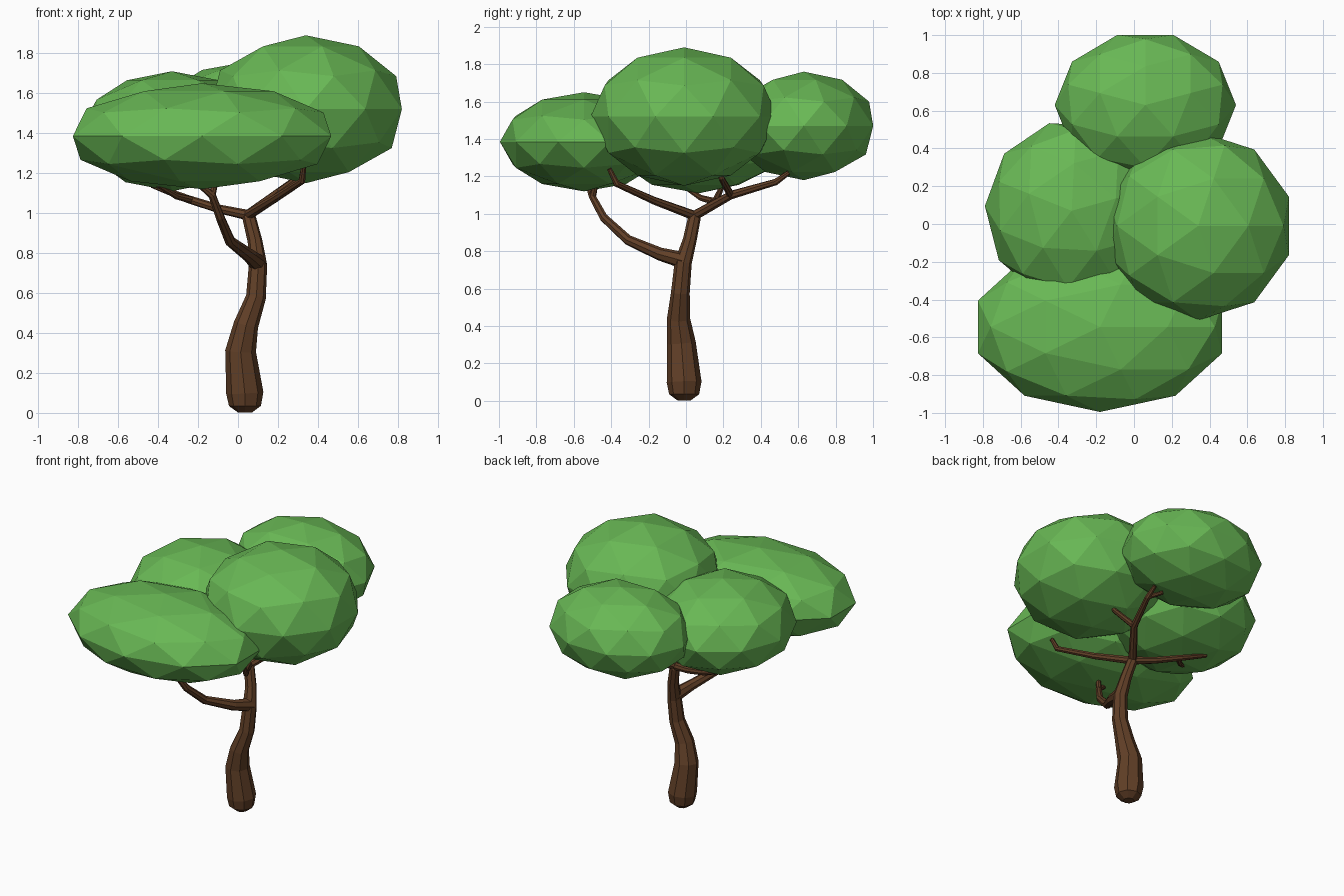
import bpy, math

def material(name, rgb):
    m = bpy.data.materials.new(name)
    m.diffuse_color = (*rgb, 1)
    return m

green = material("leaf_green", (0.14, 0.48, 0.09))
brown = material("bark_brown", (0.12, 0.05, 0.02))

# Foliage: faceted squashed icospheres
def clump(name, centre, radii, turn=0):
    bpy.ops.mesh.primitive_ico_sphere_add(subdivisions=2, radius=1)
    o = bpy.context.object
    o.name = name
    for v in o.data.vertices:
        x, y, z = v.co
        c, s = math.cos(math.radians(turn)), math.sin(math.radians(turn))
        p = (x * c - y * s, x * s + y * c, z)
        v.co = [centre[i] + radii[i] * p[i] for i in range(3)]
    o.data.materials.append(green)

clump("foliage_front", (-0.18, -0.545, 1.385), (0.68, 0.45, 0.265))
clump("foliage_right", (0.34, -0.01, 1.52), (0.505, 0.50, 0.37))
clump("foliage_left", (-0.33, 0.07, 1.41), (0.46, 0.48, 0.30), 15)
clump("foliage_back", (0.06, 0.63, 1.47), (0.48, 0.39, 0.29), 90)

# Wood: tapered eight-sided tubes along x, y, z, radius paths
def limb(name, pts):
    cu = bpy.data.curves.new(name, 'CURVE')
    cu.dimensions = '3D'
    cu.bevel_depth = 1
    cu.bevel_resolution = 2
    cu.use_fill_caps = True
    sp = cu.splines.new('POLY')
    sp.use_smooth = False
    sp.points.add(len(pts) - 1)
    for p, (x, y, z, r) in zip(sp.points, pts):
        p.co = (x, y, z, 1)
        p.radius = r
    cu.materials.append(brown)
    o = bpy.data.objects.new(name, cu)
    bpy.context.collection.objects.link(o)
    bpy.ops.object.select_all(action='DESELECT')
    o.select_set(True)
    bpy.context.view_layer.objects.active = o
    bpy.ops.object.convert(target='MESH')

limb("trunk", [
    (0.035, -0.01, 0.002, 0.035), (0.035, -0.01, 0.035, 0.08), (0.034, -0.01, 0.10, 0.093),
    (0.013, -0.025, 0.31, 0.077), (0.04, -0.04, 0.44, 0.062), (0.09, -0.03, 0.58, 0.05),
    (0.10, -0.015, 0.74, 0.046), (0.085, 0.02, 0.86, 0.037), (0.055, 0.045, 0.98, 0.034),
    (0.05, 0.048, 1.01, 0.022)])

# Low branch reaching to the front clump
limb("front_branch", [
    (0.10, -0.01, 0.75, 0.045), (0.06, -0.14, 0.785, 0.035), (-0.04, -0.31, 0.86, 0.027),
    (-0.09, -0.44, 0.98, 0.023), (-0.13, -0.50, 1.09, 0.02), (-0.20, -0.52, 1.15, 0.015)])
limb("front_twig", [(-0.13, -0.50, 1.09, 0.018), (-0.11, -0.48, 1.17, 0.014)])

# Branches from the crown of the trunk
limb("right_branch", [
    (0.05, 0.045, 0.99, 0.026), (0.18, -0.17, 1.07, 0.021),
    (0.32, -0.37, 1.16, 0.018), (0.33, -0.41, 1.24, 0.013)])
limb("left_branch", [
    (0.05, 0.045, 0.99, 0.026), (-0.09, 0.10, 1.02, 0.022),
    (-0.25, 0.16, 1.07, 0.02), (-0.43, 0.19, 1.14, 0.014)])
limb("left_twig", [(-0.23, 0.155, 1.065, 0.019), (-0.31, 0.08, 1.085, 0.016), (-0.40, 0.0, 1.14, 0.013)])
limb("back_branch", [
    (0.05, 0.045, 0.99, 0.027), (0.20, 0.24, 1.10, 0.023),
    (0.29, 0.48, 1.17, 0.018), (0.29, 0.55, 1.22, 0.013)])
limb("back_twig", [(0.20, 0.24, 1.10, 0.021), (0.32, 0.19, 1.19, 0.016), (0.33, 0.17, 1.24, 0.013)])
limb("back_fork", [(0.29, 0.48, 1.17, 0.016), (0.21, 0.53, 1.21, 0.013)])
